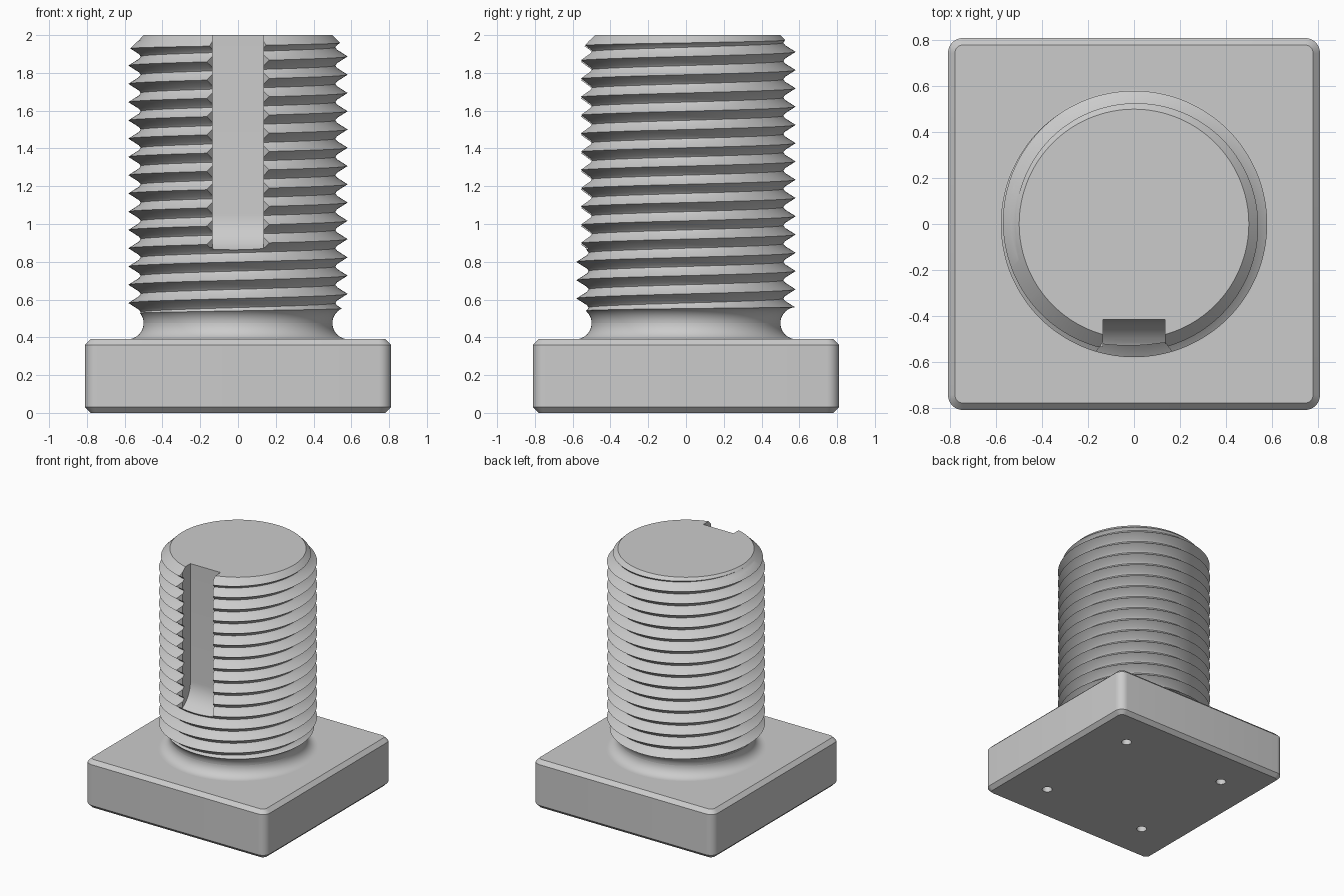
import bpy, bmesh, math

if "Cube" in bpy.data.objects:
    bpy.data.objects.remove(bpy.data.objects["Cube"])

steel = bpy.data.materials.new("plain grey")
steel.use_nodes = True
GREY = (0.6, 0.6, 0.6, 1)
steel.diffuse_color = GREY
steel.node_tree.nodes["Principled BSDF"].inputs["Base Color"].default_value = GREY

SEG = 128
PITCH = 0.0967
NECK_R, FILLET, NECK_Z = 0.5, 0.085, 0.475
BASE_H, HALF = 0.39, 0.81


def finish(name, bm):
    bmesh.ops.recalc_face_normals(bm, faces=bm.faces)
    mesh = bpy.data.meshes.new(name)
    bm.to_mesh(mesh)
    bm.free()
    mesh.materials.append(steel)
    ob = bpy.data.objects.new(name, mesh)
    bpy.context.collection.objects.link(ob)
    return ob


def lathe(name, profile):
    """Closed solid of revolution from (radius, z) points."""
    bm = bmesh.new()
    rings = [[bm.verts.new((r * math.cos(a), r * math.sin(a), z))
              for a in (math.tau * i / SEG for i in range(SEG))] for r, z in profile]
    for low, high in zip(rings, rings[1:]):
        for i in range(SEG):
            j = (i + 1) % SEG
            bm.faces.new((low[i], low[j], high[j], high[i]))
    bm.faces.new(rings[0])
    bm.faces.new(rings[-1])
    return finish(name, bm)


def prism(name, outline, move):
    """Extrude a flat outline of 3D points along a vector."""
    bm = bmesh.new()
    face = bm.faces.new([bm.verts.new(p) for p in outline])
    out = bmesh.ops.extrude_face_region(bm, geom=[face])
    bmesh.ops.translate(bm, vec=move, verts=[v for v in out["geom"]
                                             if isinstance(v, bmesh.types.BMVert)])
    return finish(name, bm)


def activate(ob):
    bpy.ops.object.select_all(action='DESELECT')
    ob.select_set(True)
    bpy.context.view_layer.objects.active = ob


def boolean(ob, cutter, operation):
    cutter.hide_render = True
    mod = ob.modifiers.new("cut", 'BOOLEAN')
    mod.operation, mod.object, mod.solver = operation, cutter, 'EXACT'
    activate(ob)
    bpy.ops.object.modifier_apply(modifier=mod.name)
    bpy.data.objects.remove(cutter)


def smooth(ob):
    activate(ob)
    bpy.ops.object.shade_smooth_by_angle(angle=math.radians(30))


def fillet(start, end, steps):
    """Points along the concave neck groove, angles in degrees."""
    for k in range(steps + 1):
        a = math.radians(start + (end - start) * k / steps)
        yield (NECK_R + FILLET + FILLET * math.cos(a), NECK_Z + FILLET * math.sin(a))


# Square base with rounded corners and chamfered rims
bm = bmesh.new()
bmesh.ops.create_cube(bm, size=1)
bmesh.ops.scale(bm, vec=(2 * HALF, 2 * HALF, BASE_H), verts=bm.verts)
bmesh.ops.translate(bm, vec=(0, 0, BASE_H / 2), verts=bm.verts)
upright = [e for e in bm.edges if abs(e.verts[0].co.z - e.verts[1].co.z) > 0.1]
bmesh.ops.bevel(bm, geom=upright, offset=0.065, segments=8, profile=0.5, affect='EDGES')
rims = [e for e in bm.edges if abs(e.verts[0].co.z - e.verts[1].co.z) < 0.01]
bmesh.ops.bevel(bm, geom=rims, offset=0.03, segments=1, affect='EDGES')
base = finish("base", bm)

# Four blind holes in the underside
for sx in (-1, 1):
    for sy in (-1, 1):
        circle = [(sx * 0.47 + 0.038 * math.cos(a), sy * 0.47 + 0.038 * math.sin(a), -0.05)
                  for a in (math.tau * i / 24 for i in range(24))]
        boolean(base, prism("hole_cutter", circle, (0, 0, 0.25)), 'DIFFERENCE')
smooth(base)

# Lower half of the rounded neck
neck = lathe("neck", list(fillet(270, 180, 12)))
smooth(neck)

# Helical thread: rows follow the helix, one turn joins the next
thread = [(0, 0.58), (0.36, 0.525), (0.5, 0.515), (0.64, 0.525)]
STEP, TURNS = len(thread), 20
z0 = 0.63 - 3 * PITCH
bm = bmesh.new()
grid = []
for i in range(SEG):
    a = math.tau * i / SEG
    grid.append([bm.verts.new((r * math.cos(a), r * math.sin(a),
                               z0 + PITCH * (t + f + i / SEG)))
                 for t in range(TURNS) for f, r in thread])
for i in range(SEG):
    wrap = i == SEG - 1
    left, right = grid[i], (grid[0][STEP:] if wrap else grid[i + 1])
    for j in range(len(right) - 1):
        bm.faces.new((left[j], right[j], right[j + 1], left[j + 1]))
bottom, top = bm.verts.new((0, 0, 0.3)), bm.verts.new((0, 0, 2.4))
for e in [e for e in bm.edges if e.is_boundary]:
    apex = bottom if e.verts[0].co.z < 1 else top
    bm.faces.new((e.verts[0], e.verts[1], apex))
shaft = finish("threaded_shaft", bm)

# Trim the thread to the neck runout and the chamfered tip
envelope = list(fillet(180, 90, 12)) + [(0.62, 0.56), (0.62, 1.88), (0.5, 2)]
boolean(shaft, lathe("envelope", envelope), 'INTERSECT')

# Keyway with a curved runout at its lower end
W, FLOOR, RUN = 0.135, -0.415, 0.21
slot = [(-W, -0.8, 2.2), (-W, FLOOR, 2.2)]
for k in range(13):
    a = math.radians(90 * k / 12)
    slot.append((-W, FLOOR - RUN * (1 - math.cos(a)), 1.05 - RUN * math.sin(a)))
slot.append((-W, -0.8, 1.05 - RUN))
boolean(shaft, prism("slot_cutter", slot, (2 * W, 0, 0)), 'DIFFERENCE')

# Flared lips along the keyway
flare = [(-W, -0.515, 0.875), (W, -0.515, 0.875), (W + 0.1, -0.65, 0.875), (-W - 0.1, -0.65, 0.875)]
boolean(shaft, prism("flare_cutter", flare, (0, 0, 1.4)), 'DIFFERENCE')
smooth(shaft)
